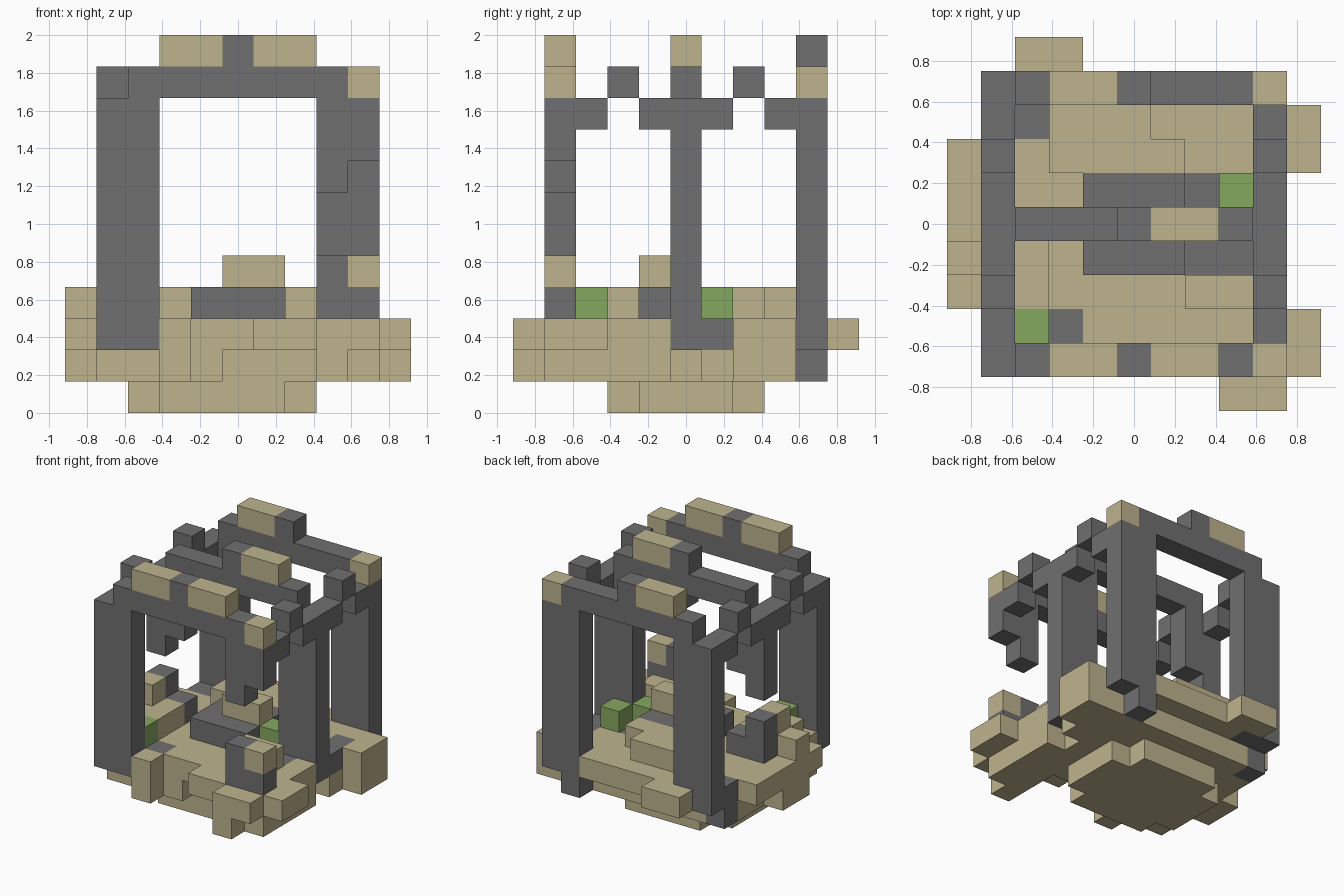
import bpy
import bmesh

cube = bpy.data.objects.get("Cube")
if cube:
    bpy.data.objects.remove(cube, do_unlink=True)

UNIT = 1 / 6  # edge of one block


def make_material(name, rgb):
    colour = (*rgb, 1.0)
    material = bpy.data.materials.new(name)
    material.use_nodes = True
    material.diffuse_color = colour
    shader = material.node_tree.nodes["Principled BSDF"]
    shader.inputs["Base Color"].default_value = colour
    shader.inputs["Roughness"].default_value = 0.9
    return material


materials = [
    make_material("sand", (0.515, 0.456, 0.27)),
    make_material("stone_grey", (0.162, 0.162, 0.162)),
    make_material("cactus_green", (0.235, 0.392, 0.114)),
]
SAND, STONE, GREEN = range(len(materials))
cells = {}  # block position -> (part name, colour)


def span(value):
    """Accept a single index or an inclusive (first, last) pair."""
    first, last = value if isinstance(value, tuple) else (value, value)
    return range(first, last + 1)


def fill(part, colour, xs, ys, zs):
    """Fill a box of blocks; later fills replace earlier ones."""
    for x in span(xs):
        for y in span(ys):
            for z in span(zs):
                cells[x, y, z] = (part, colour)


# Underside of the island: rounded bottom plate
fill("island_bottom", SAND, (-2, 1), (-2, 2), 0)
fill("island_bottom", SAND, (-3, 2), (-1, 1), 0)

# Lower island layer with ragged rim
lower = "island_lower_layer"
fill(lower, SAND, (-3, 3), (-2, 3), 1)
fill(lower, SAND, (-4, -1), -3, 1)
fill(lower, SAND, -2, -4, 1)
fill(lower, SAND, -4, (-2, 2), 1)
fill(lower, SAND, -5, (-1, 0), 1)
fill(lower, SAND, 3, (-5, -3), 1)
fill(lower, SAND, 4, (-4, -1), 1)
fill(lower, SAND, 4, (1, 3), 1)
fill(lower, SAND, 5, (2, 3), 1)

# Island floor with its outcrops
floor = "island_floor"
fill(floor, SAND, (-4, 4), (-3, 3), 2)
fill(floor, SAND, (-2, 2), 4, 2)
fill(floor, SAND, -2, -4, 2)
fill(floor, SAND, (1, 4), -4, 2)
fill(floor, SAND, (3, 4), -5, 2)
fill(floor, SAND, 5, (-4, -3), 2)
fill(floor, SAND, 5, (2, 3), 2)
fill(floor, SAND, -5, (-2, 2), 2)
fill(floor, SAND, (-3, -2), 5, 2)

# Stone patches set in the floor
paving = "floor_paving"
fill(paving, STONE, -2, -3, 2)
fill(paving, STONE, -3, 3, 2)
fill(paving, STONE, -4, 3, (1, 2))
fill(paving, STONE, (2, 3), -1, 2)
fill(paving, STONE, 2, 1, 2)
fill(paving, STONE, 4, (1, 2), 2)

# Sand drifts lying on the floor
drift = "sand_drifts"
fill(drift, SAND, (-2, 1), 2, 3)
fill(drift, SAND, (-2, 0), 3, 3)
fill(drift, SAND, (2, 3), -2, 3)
fill(drift, SAND, (-4, -3), (-2, -1), 3)
fill(drift, SAND, -5, -1, 3)
fill(drift, SAND, -4, -1, 4)

# Central altar with a sand cap
fill("altar", STONE, (-1, 1), (-1, 1), 3)
fill("altar_cap", SAND, (0, 1), 0, 4)

# Plants
for x, y in ((-3, -3), (3, 1), (2, 0)):
    fill("plants", GREEN, x, y, 3)

# Three arches across the width: lintel over paired columns
for name, y in (("front", -4), ("middle", 0), ("back", 4)):
    lintel = name + "_lintel"
    fill(lintel, STONE, (-3, 3), y, 10)
    fill(lintel, STONE, 0, y, 11)
    for side, xs in (("right", (-4, -3)), ("left", (3, 4))):
        if (name, side) not in (("front", "left"), ("middle", "right")):
            fill(name + "_" + side + "_column", STONE, xs, y, (2, 9))
for y in (-4, 4):
    fill("lintel_caps", SAND, (-2, -1), y, 11)
    fill("lintel_caps", SAND, 4, y, 10)
for y in (-4, 0):
    fill("lintel_caps", SAND, (1, 2), y, 11)
fill("back_left_column", STONE, 3, 4, 1)

# Broken front left column: hanging top and stump
broken = "front_left_broken_column"
fill(broken, STONE, 4, -4, (8, 9))
fill(broken, STONE, 3, -4, (7, 9))
fill(broken, STONE, (3, 4), -4, 3)
fill(broken, STONE, 3, -4, 4)
fill("stump_cap", SAND, 4, -4, 4)

# Broken middle right column
broken = "middle_right_broken_column"
fill(broken, STONE, -4, 0, (6, 9))
fill(broken, STONE, -3, 0, (7, 9))
fill(broken, STONE, -4, 0, (2, 4))
fill(broken, STONE, -3, 0, (2, 3))

# Stepped beams joining the arches along both sides
for name, x in (("right", -4), ("left", 4)):
    for way in (-1, 1):
        fill(name + "_side_beam", STONE, x, way, 9)
        fill(name + "_side_beam", STONE, x, way * 2, 10)
        fill(name + "_side_beam", STONE, x, way * 3, 9)


def build(part):
    """Make one object from the exposed faces of a part's blocks."""
    bm = bmesh.new()
    corners = {}

    def corner(p):
        if p not in corners:
            x, y, z = p
            corners[p] = bm.verts.new((x * UNIT / 2, y * UNIT / 2, z * UNIT / 2))
        return corners[p]

    for pos, (owner, colour) in cells.items():
        if owner != part:
            continue
        centre = [2 * pos[0], 2 * pos[1], 2 * pos[2] + 1]
        for axis in range(3):
            u, v = (axis + 1) % 3, (axis + 2) % 3
            for way in (-1, 1):
                neighbour = list(pos)
                neighbour[axis] += way
                if tuple(neighbour) in cells:
                    continue
                loop = []
                for a, b in ((-1, -1), (1, -1), (1, 1), (-1, 1)):
                    p = list(centre)
                    p[axis] += way
                    p[u] += a * way
                    p[v] += b
                    loop.append(corner(tuple(p)))
                bm.faces.new(loop).material_index = colour
    mesh = bpy.data.meshes.new(part)
    for material in materials:
        mesh.materials.append(material)
    bm.to_mesh(mesh)
    bm.free()
    bpy.context.collection.objects.link(bpy.data.objects.new(part, mesh))


for part in sorted({owner for owner, colour in cells.values()}):
    build(part)
